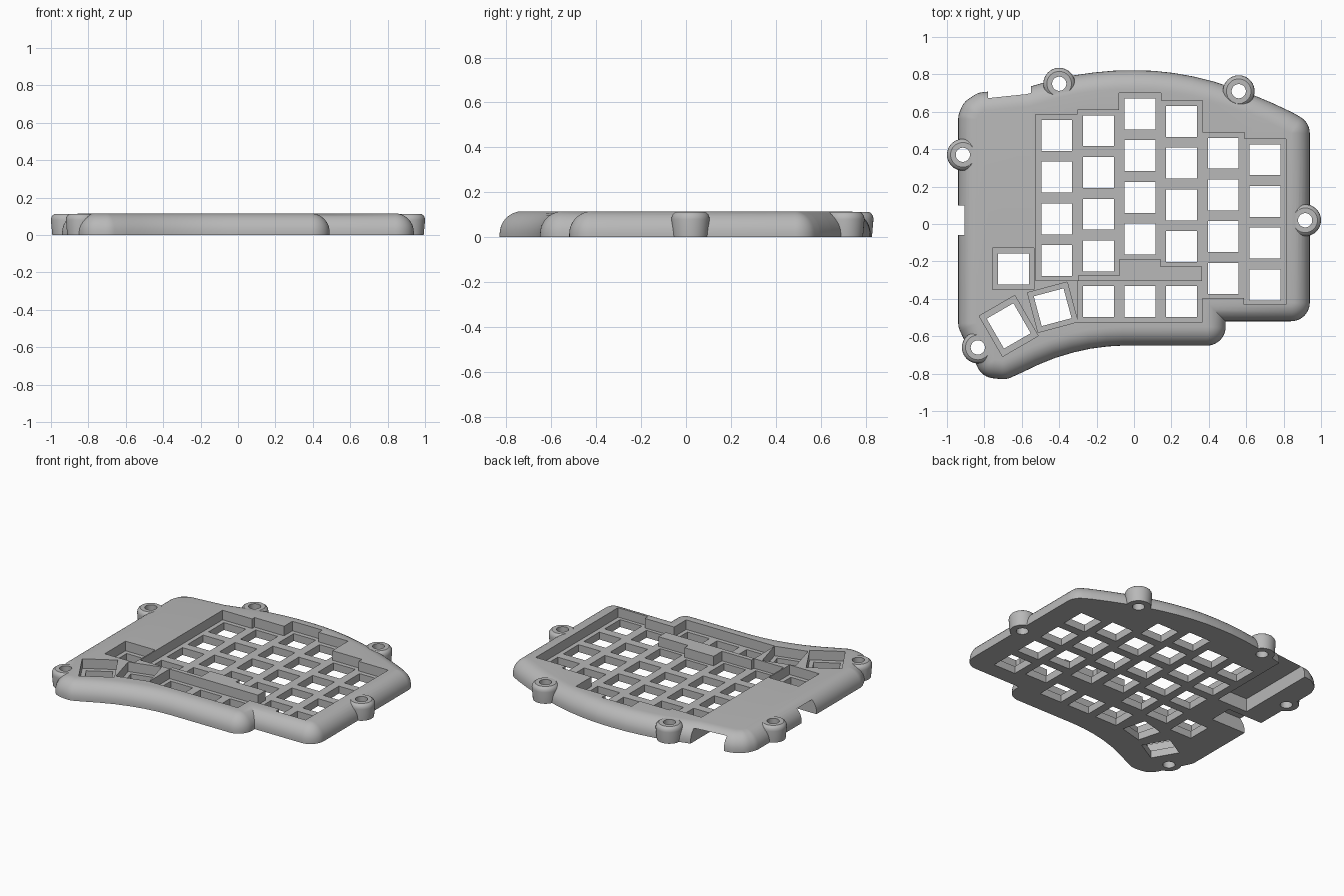
import bpy, bmesh, math
from mathutils import Matrix, Vector

if "Cube" in bpy.data.objects:
    bpy.data.objects.remove(bpy.data.objects["Cube"], do_unlink=True)

HEIGHT, ROUND = 0.115, 0.1
FLOOR = 0.05          # top of the switch plate
KEY, CELL = 0.165, 0.223

grey = bpy.data.materials.new("case_grey")
grey.use_nodes = True
grey.diffuse_color = (0.48, 0.48, 0.48, 1)
grey.node_tree.nodes["Principled BSDF"].inputs["Base Color"].default_value = (0.48, 0.48, 0.48, 1)


def to_object(name, bm):
    bmesh.ops.recalc_face_normals(bm, faces=bm.faces)
    mesh = bpy.data.meshes.new(name)
    bm.to_mesh(mesh)
    bm.free()
    mesh.materials.append(grey)
    obj = bpy.data.objects.new(name, mesh)
    bpy.context.collection.objects.link(obj)
    return obj


def boolean(target, tool, operation):
    """Apply a boolean and discard the tool."""
    mod = target.modifiers.new("boolean", 'BOOLEAN')
    mod.operation, mod.solver, mod.object = operation, 'EXACT', tool
    bpy.context.view_layer.objects.active = target
    bpy.ops.object.modifier_apply(modifier=mod.name)
    bpy.data.objects.remove(tool, do_unlink=True)


def cut_boxes(target, boxes, z0, z1):
    """Cut separate boxes given as (centre x, centre y, width, depth, degrees)."""
    bm = bmesh.new()
    for x, y, w, d, turn in boxes:
        place = (Matrix.Translation((x, y, (z0 + z1) / 2))
                 @ Matrix.Rotation(math.radians(turn), 4, 'Z')
                 @ Matrix.Diagonal((w, d, z1 - z0, 1)))
        bmesh.ops.create_cube(bm, size=1, matrix=place)
    boolean(target, to_object("cutter", bm), 'DIFFERENCE')


def offset_rays(core):
    """Pair core points with outward directions, fanning round convex corners."""
    rays = []
    for i, point in enumerate(core):
        a = point - core[i - 1]
        b = core[(i + 1) % len(core)] - point
        n1 = Vector((-a.y, a.x)).normalized()
        n2 = Vector((-b.y, b.x)).normalized()
        turn = n1.x * n2.y - n1.y * n2.x
        if turn < 0:
            angle = n1.angle(n2)
            steps = max(1, math.ceil(angle / math.radians(10)))
            for k in range(steps + 1):
                t = -angle * k / steps
                rays.append((point, Matrix.Rotation(t, 2) @ n1))
        else:
            rays.append((point, (n1 + n2) / (1 + n1.dot(n2))))
    return rays


# Case body: a clockwise core outline swept out to a rounded rim
core = [Vector(p) for p in (
    (-.84, -.53), (-.84, .56), (-.83, .585), (-.80, .605), (-.56, .63),
    (-.40, .675), (-.3, .697), (-.2, .711), (-.1, .72), (0, .722), (.1, .719),
    (.2, .708), (.3, .69), (.4, .665), (.5, .633), (.6, .597), (.7, .555),
    (.8, .508), (.84, .485), (.84, -.42), (.39, -.42), (.39, -.55),
    (-.06, -.55), (-.15, -.555), (-.25, -.568), (-.35, -.59), (-.45, -.62),
    (-.55, -.66), (-.63, -.698), (-.70, -.73), (-.745, -.725))]
rays = offset_rays(core)
levels = [(ROUND, 0)]
for k in range(9):
    t = math.pi / 2 * k / 8
    levels.append((ROUND * math.cos(t), HEIGHT - ROUND + ROUND * math.sin(t)))
bm = bmesh.new()
rings = [[bm.verts.new((*(p + n * d), z)) for p, n in rays] for d, z in levels]
for low, high in zip(rings, rings[1:]):
    for i in range(len(low)):
        bm.faces.new((low[i - 1], low[i], high[i], high[i - 1]))
bm.faces.new(rings[0])
bm.faces.new(rings[-1])
bmesh.ops.remove_doubles(bm, verts=bm.verts, dist=1e-5)
case = to_object("keyboard_case", bm)

# Screw posts: turned profile, joined to the rim
posts = [(.915, .02), (.56, .71), (-.40, .75), (-.915, .37), (-.835, -.66)]
profile = [(.078, 0), (.085, .08), (.083, .094), (.076, .105), (.066, .112)]
SIDES = 40


def turned(places, outline):
    bm = bmesh.new()
    for x, y in places:
        loops = [[bm.verts.new((x + r * math.cos(math.tau * i / SIDES),
                                y + r * math.sin(math.tau * i / SIDES), z))
                  for i in range(SIDES)] for r, z in outline]
        for low, high in zip(loops, loops[1:]):
            for i in range(SIDES):
                bm.faces.new((low[i - 1], low[i], high[i], high[i - 1]))
        bm.faces.new(loops[0])
        bm.faces.new(loops[-1])
    return to_object("turned_part", bm)


boolean(case, turned(posts, profile), 'UNION')
boolean(case, turned(posts, [(.038, -.1), (.038, .3)]), 'DIFFERENCE')

# Recesses: staggered key columns and thumb cluster
column_tops = [.585, .61, .70, .66, .49, .455]
column_x = [-.413 + .2225 * i for i in range(6)]
columns = [(x, top - 2 * CELL + .003, CELL + .002, 4 * CELL - .006, 0)
           for x, top in zip(column_x, column_tops)]
side_key = (-.645, -.24, CELL, CELL, 0)
thumb_inner = (-.435, -.445, .22, .22, 15)
thumb_outer = (-.67, -.545, .22, .25, 30)
cut_boxes(case, columns[0::2] + [side_key, thumb_outer], FLOOR, .3)
cut_boxes(case, columns[1::2] + [thumb_inner], FLOOR, .3)
cut_boxes(case, [(.0325, -.415, .667, .22, 0)], FLOOR, .3)

# Switch holes through the plate
holes = [(x, top - CELL * (row + .5), KEY, KEY, 0)
         for x, top in zip(column_x, column_tops) for row in range(4)]
holes += [(x, -.415, KEY, KEY, 0) for x in column_x[1:4]]
holes += [(x, y, KEY, KEY if t < 20 else .185, t)
          for x, y, w, d, t in (side_key, thumb_inner, thumb_outer)]
cut_boxes(case, holes, -.1, .3)

# Controller channel open at the back, and socket channel open at the side
cut_boxes(case, [(-.665, .55, .23, .8, 0), (-.85, .02, .34, .16, 0)], -.1, .09)

# Smooth the rim, keep the cut edges crisp
bpy.ops.object.select_all(action='DESELECT')
case.select_set(True)
bpy.context.view_layer.objects.active = case
bpy.ops.object.shade_smooth_by_angle(angle=math.radians(30))
